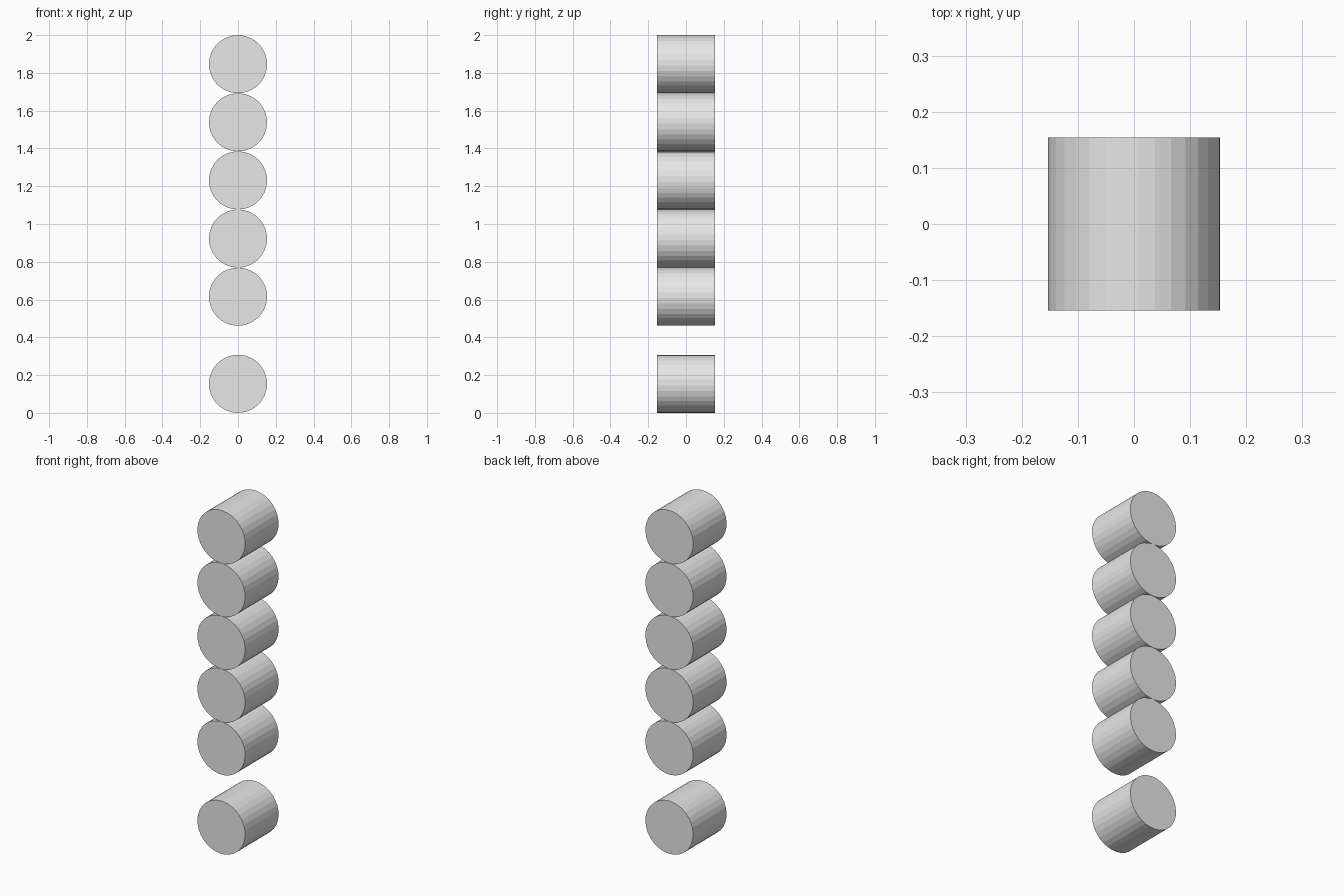
import bpy, math
from mathutils import Matrix

if "Cube" in bpy.data.objects:
    bpy.data.objects.remove(bpy.data.objects["Cube"])

D = 2 / 6.5          # cylinder diameter and length
R = D / 2
SIDES = 32

grey = bpy.data.materials.new("light_grey")
grey.diffuse_color = (0.8, 0.8, 0.8, 1)
grey.use_nodes = True
grey.node_tree.nodes["Principled BSDF"].inputs["Base Color"].default_value = grey.diffuse_color


def drum(name, z):
    """Flat-shaded cylinder lying along y, facets turned a quarter step."""
    bpy.ops.mesh.primitive_cylinder_add(vertices=SIDES, radius=R, depth=D,
                                        end_fill_type='NGON')
    ob = bpy.context.object
    ob.name = name
    turn = Matrix.Rotation(math.radians(360 / SIDES / 4), 4, 'Y')
    ob.data.transform(turn @ Matrix.Rotation(math.radians(90), 4, 'X'))
    ob.location = (0, 0, z)
    ob.data.materials.append(grey)


# Separate dot at the bottom
drum("bottom_dot", R)

# Touching stack above a half-diameter gap
for i in range(5):
    drum(f"stack_drum_{i + 1}", 2 * D + i * D)
